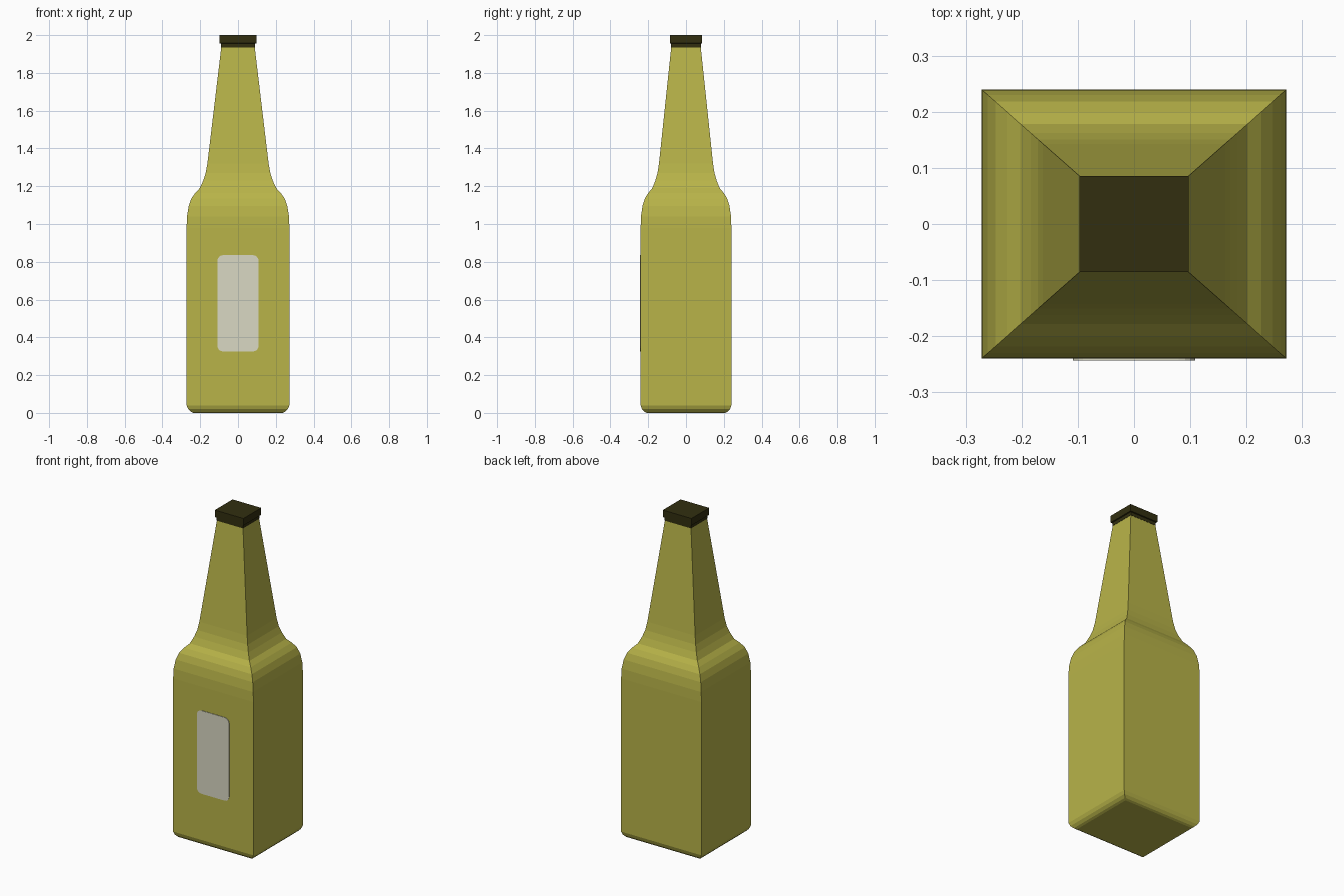
import bpy, bmesh, math

if "Cube" in bpy.data.objects:
    bpy.data.objects.remove(bpy.data.objects["Cube"])

DEPTH = 0.24 / 0.272  # depth to width ratio of the rectangular section


def material(name, color):
    m = bpy.data.materials.new(name)
    m.diffuse_color = (*color, 1)
    m.use_nodes = True
    m.node_tree.nodes["Principled BSDF"].inputs["Base Color"].default_value = m.diffuse_color
    return m


def finish(name, bm, mat):
    bmesh.ops.recalc_face_normals(bm, faces=bm.faces)
    me = bpy.data.meshes.new(name)
    bm.to_mesh(me)
    bm.free()
    me.materials.append(mat)
    ob = bpy.data.objects.new(name, me)
    bpy.context.collection.objects.link(ob)
    return ob


def rect_loft(name, profile, mat):
    """Stack rectangular rings given as (half width, height)."""
    bm = bmesh.new()
    rings = [[bm.verts.new((sx * w, sy * w * DEPTH, z))
              for sx, sy in ((-1, -1), (1, -1), (1, 1), (-1, 1))]
             for w, z in profile]
    for a, b in zip(rings, rings[1:]):
        for i in range(4):
            j = (i + 1) % 4
            bm.faces.new((a[i], a[j], b[j], b[i]))
    bm.faces.new(rings[0][::-1])
    bm.faces.new(rings[-1])
    return finish(name, bm, mat)


glass = material("olive glass", (0.48, 0.455, 0.066))
dark = material("dark cap", (0.032, 0.028, 0.005))
paper = material("label paper", (0.70, 0.69, 0.55))

# Bottle: rounded base, straight body, shoulder and tapering neck
rect_loft("bottle", [
    (0.236, 0.0), (0.25, 0.006), (0.264, 0.02), (0.272, 0.04),
    (0.272, 0.98), (0.270, 1.04), (0.261, 1.095), (0.247, 1.135),
    (0.226, 1.165), (0.202, 1.19), (0.184, 1.23), (0.171, 1.27),
    (0.162, 1.32), (0.088, 1.94)], glass)

# Cap: narrow collar below a wider lid
rect_loft("cap", [(0.09, 1.935), (0.09, 1.955), (0.097, 1.957), (0.097, 2.0)], dark)

# Label: thin plate with rounded corners on the front
bm = bmesh.new()
r, hw, hh, cz = 0.03, 0.109, 0.255, 0.58
verts = []
for k, (sx, sz) in enumerate(((1, 1), (-1, 1), (-1, -1), (1, -1))):
    for i in range(5):
        a = math.pi / 2 * (k + i / 4)
        verts.append(bm.verts.new((sx * (hw - r) + r * math.cos(a), -0.239,
                                   cz + sz * (hh - r) + r * math.sin(a))))
face = bm.faces.new(verts)
ext = bmesh.ops.extrude_face_region(bm, geom=[face])
bmesh.ops.translate(bm, vec=(0, -0.004, 0),
                    verts=[v for v in ext["geom"] if isinstance(v, bmesh.types.BMVert)])
finish("label", bm, paper)
